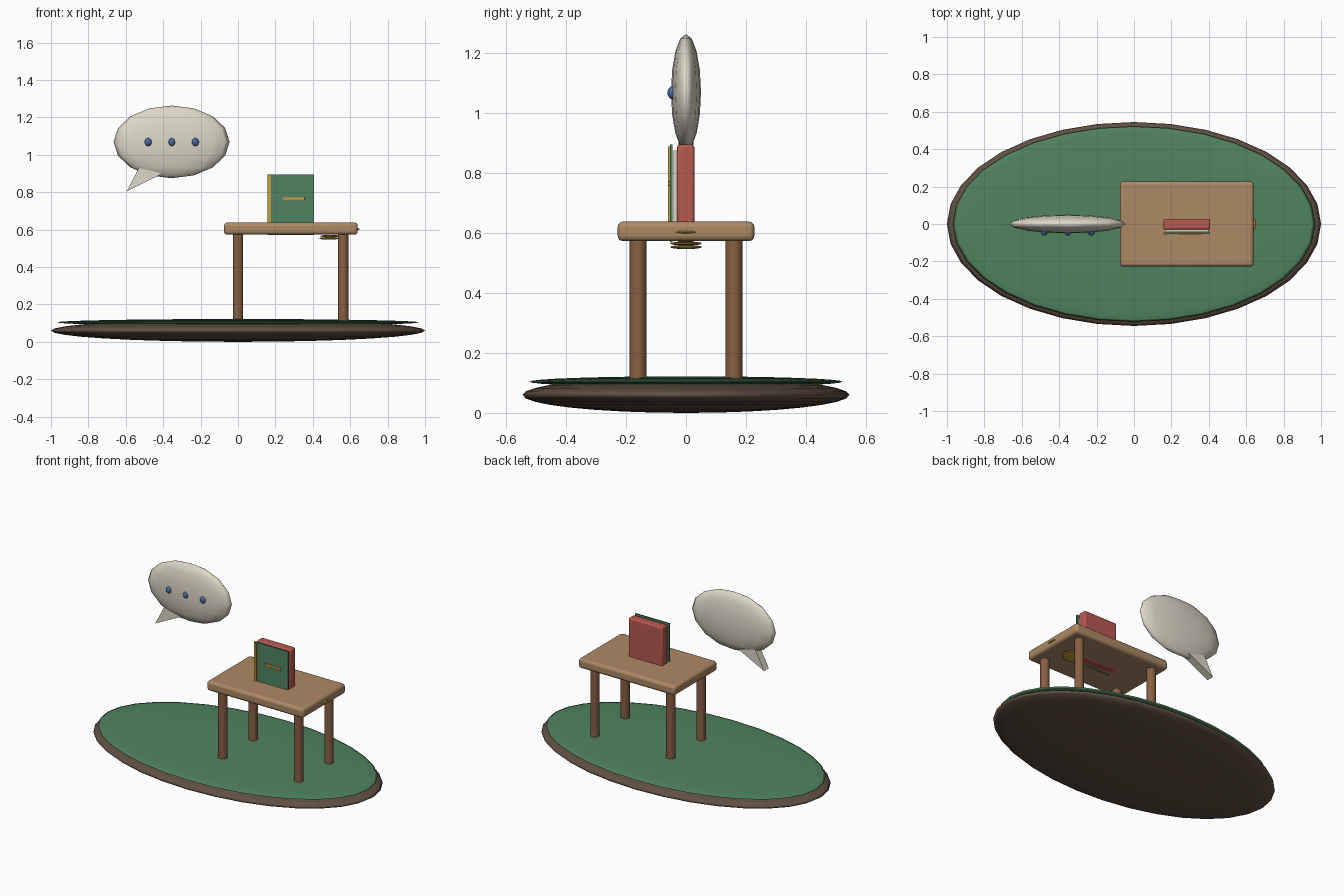
import bpy, math

if "Cube" in bpy.data.objects:
    bpy.data.objects.remove(bpy.data.objects["Cube"])

def mat(name, r, g, b):
    m = bpy.data.materials.new(name)
    m.diffuse_color = (r, g, b, 1)
    m.use_nodes = True
    m.node_tree.nodes["Principled BSDF"].inputs["Base Color"].default_value = m.diffuse_color
    return m

SOIL = mat("soil", .12, .08, .055)
GREEN = mat("green", .08, .23, .115)
WOOD = mat("wood", .42, .25, .13)
DARK = mat("dark_wood", .25, .115, .055)
RED = mat("red", .48, .10, .08)
CREAM = mat("cream", .72, .68, .57)
BLUE = mat("blue", .07, .14, .36)
GOLD = mat("gold", .58, .34, .05)

def finish(name, m, angle=None):
    o = bpy.context.object
    o.name = name
    o.data.materials.append(m)
    if angle:
        bpy.ops.object.shade_smooth_by_angle(angle=math.radians(angle))
    return o

def ellipsoid(name, loc, radii, m, seg=32, rings=16):
    bpy.ops.mesh.primitive_uv_sphere_add(segments=seg, ring_count=rings, radius=1, location=loc)
    bpy.context.object.scale = radii
    bpy.ops.object.transform_apply(location=False, rotation=False, scale=True)
    o = finish(name, m)
    bpy.ops.object.shade_smooth()
    return o

def box(name, lo, hi, m, bevel=0):
    bpy.ops.mesh.primitive_cube_add(size=1, location=[(a + b) / 2 for a, b in zip(lo, hi)])
    bpy.context.object.scale = [b - a for a, b in zip(lo, hi)]
    bpy.ops.object.transform_apply(location=False, rotation=False, scale=True)
    o = finish(name, m, 40 if bevel else None)
    if bevel:
        b = o.modifiers.new("bevel", 'BEVEL')
        b.width, b.segments = bevel, 3
    return o

# Island base and grass
ellipsoid("soil_base", (0, 0, .06), (1, .545, .06), SOIL)
ellipsoid("grass", (0, 0, .104), (.968, .522, .018), GREEN)

# Table
box("table_top", (-.075, -.228, .573), (.64, .228, .638), WOOD, .018)
for i, x in enumerate((0, .562)):
    for j, y in enumerate((-.16, .16)):
        bpy.ops.mesh.primitive_cylinder_add(vertices=20, radius=.028, depth=.49, location=(x, y, .345))
        finish(f"table_leg_{i}{j}", DARK, 40)

# Book standing on the table, sunk through the top
box("book_block", (.157, -.03, .571), (.407, .028, .895), RED, .01)
box("book_pages", (.165, -.042, .58), (.398, -.029, .875), CREAM)
box("book_cover", (.157, -.053, .57), (.407, -.045, .895), GREEN)
box("book_spine_strip", (.16, -.06, .575), (.176, -.052, .888), GOLD)
box("book_label_bar", (.24, -.06, .757), (.357, -.052, .773), GOLD, .003)

# Coins in a slanting stack running up through the table edge
for i, (x, z) in enumerate(((.487, .553), (.492, .565), (.53, .58), (.6, .603))):
    ellipsoid(f"coin_{i}", (x, 0, z), (.053, .053, .007), GOLD, 24, 8)

# Speech bubble with three dots
ellipsoid("bubble", (-.355, 0, 1.069), (.31, .05, .194), CREAM, 16, 8)
for i in range(3):
    ellipsoid(f"bubble_dot_{i}", (-.48 + .126 * i, -.044, 1.068), (.019, .018, .022), BLUE, 16, 8)

# Bubble tail: triangular prism
tri = [(-.595, .805), (-.405, .9), (-.53, .93)]
verts = [(x, y, z) for y in (-.025, .025) for x, z in tri]
mesh = bpy.data.meshes.new("bubble_tail")
mesh.from_pydata(verts, [], [(0, 1, 2), (5, 4, 3), (0, 3, 4, 1), (1, 4, 5, 2), (2, 5, 3, 0)])
mesh.materials.append(CREAM)
bpy.context.collection.objects.link(bpy.data.objects.new("bubble_tail", mesh))
